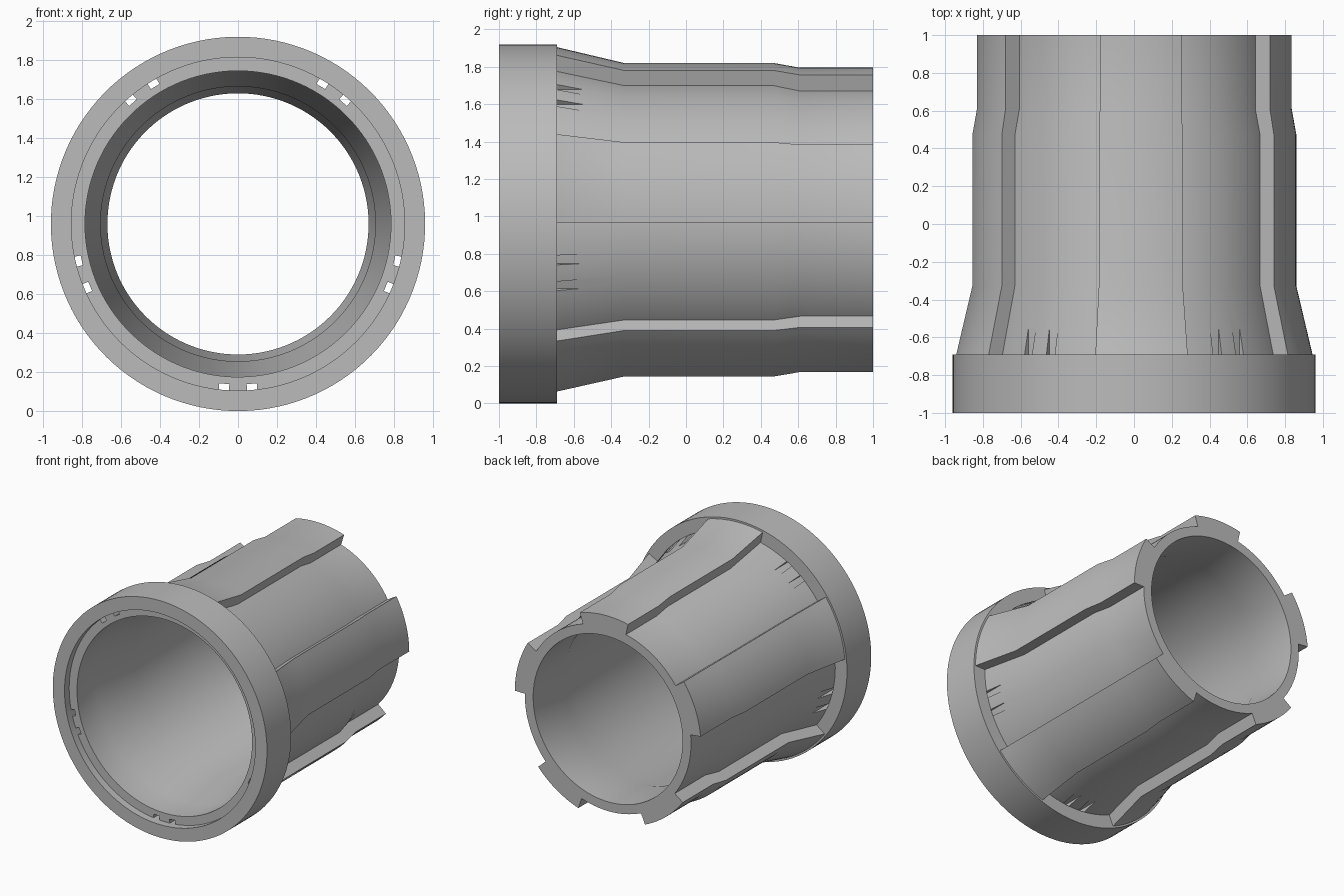
import bpy, bmesh
from math import sin, cos, radians
from mathutils import Matrix

if "Cube" in bpy.data.objects:
    bpy.data.objects.remove(bpy.data.objects["Cube"])

AXIS_Z = 0.96      # height of the bore axis
START = -12.5      # angle of the first rib edge, clockwise from the top
STEP = 3           # degrees per facet

grey = bpy.data.materials.new("plain grey")
grey.use_nodes = True
grey.diffuse_color = (0.5, 0.5, 0.5, 1)
grey.node_tree.nodes["Principled BSDF"].inputs["Base Color"].default_value = (0.5, 0.5, 0.5, 1)


def add_object(name, bm):
    bmesh.ops.recalc_face_normals(bm, faces=bm.faces)
    mesh = bpy.data.meshes.new(name)
    bm.to_mesh(mesh)
    bm.free()
    mesh.materials.append(grey)
    obj = bpy.data.objects.new(name, mesh)
    bpy.context.collection.objects.link(obj)
    return obj


def sweep(name, profile, start, span):
    """Turn a closed (y, radius) profile about the bore axis."""
    bm = bmesh.new()
    full = span == 360
    steps = span // STEP
    rows = []
    for i in range(steps if full else steps + 1):
        a = radians(start + i * STEP)
        rows.append([bm.verts.new((r * sin(a), y, AXIS_Z + r * cos(a))) for y, r in profile])
    n = len(profile)
    for i in range(steps):
        p, q = rows[i], rows[(i + 1) % len(rows)]
        for k in range(n):
            m = (k + 1) % n
            bm.faces.new((p[k], p[m], q[m], q[k]))
    if not full:
        bm.faces.new(rows[0])
        bm.faces.new(rows[-1])
    return add_object(name, bm)


def shade(obj):
    bpy.ops.object.select_all(action='DESELECT')
    obj.select_set(True)
    bpy.context.view_layer.objects.active = obj
    bpy.ops.object.shade_smooth_by_angle(angle=radians(30))


# Shared lengthwise stations and wall radii
stations = [-0.69, -0.33, 0.47, 0.61, 1.0]
bore = [0.785, 0.705, 0.705, 0.67, 0.67]
wall = [0.855, 0.775, 0.775, 0.745, 0.745]
crest = [0.945, 0.86, 0.86, 0.835, 0.835]

# Front collar
collar = sweep("front_collar", [(-1, 0.96), (-0.69, 0.96), (-0.69, 0.855), (-1, 0.855)], START, 360)

# Stepped tube, its front lip set back inside the collar
outside = [(-0.94, wall[0])] + list(zip(stations, wall))
inside = [(-0.94, bore[0])] + list(zip(stations, bore))
tube = sweep("tube_body", outside + inside[::-1], START, 360)

# Paired slots cut lengthwise through the lip, between the ribs
bm = bmesh.new()
for i in range(5):
    for offset in (-4.9, 4.9):
        turn = Matrix.Translation((0, 0, AXIS_Z)) @ Matrix.Rotation(radians(36 + 72 * i + offset), 4, 'Y')
        box = Matrix.Translation((0, -0.8, 0.85)) @ Matrix.Diagonal((0.052, 0.6, 0.054, 1))
        bmesh.ops.create_cube(bm, size=1, matrix=turn @ box)
cutter = add_object("slot_cutter", bm)
cutter.hide_render = True
cut = tube.modifiers.new("slots", 'BOOLEAN')
cut.operation = 'DIFFERENCE'
cut.solver = 'EXACT'
cut.object = cutter
bpy.context.view_layer.objects.active = tube
bpy.ops.object.modifier_apply(modifier=cut.name)
bpy.data.objects.remove(cutter)

# Five raised lengthwise ribs
rib_profile = list(zip(stations, crest)) + list(zip(stations, wall))[::-1]
ribs = [sweep(f"rib_{i + 1}", rib_profile, START + 72 * i, 30) for i in range(5)]

for part in [collar, tube] + ribs:
    shade(part)
